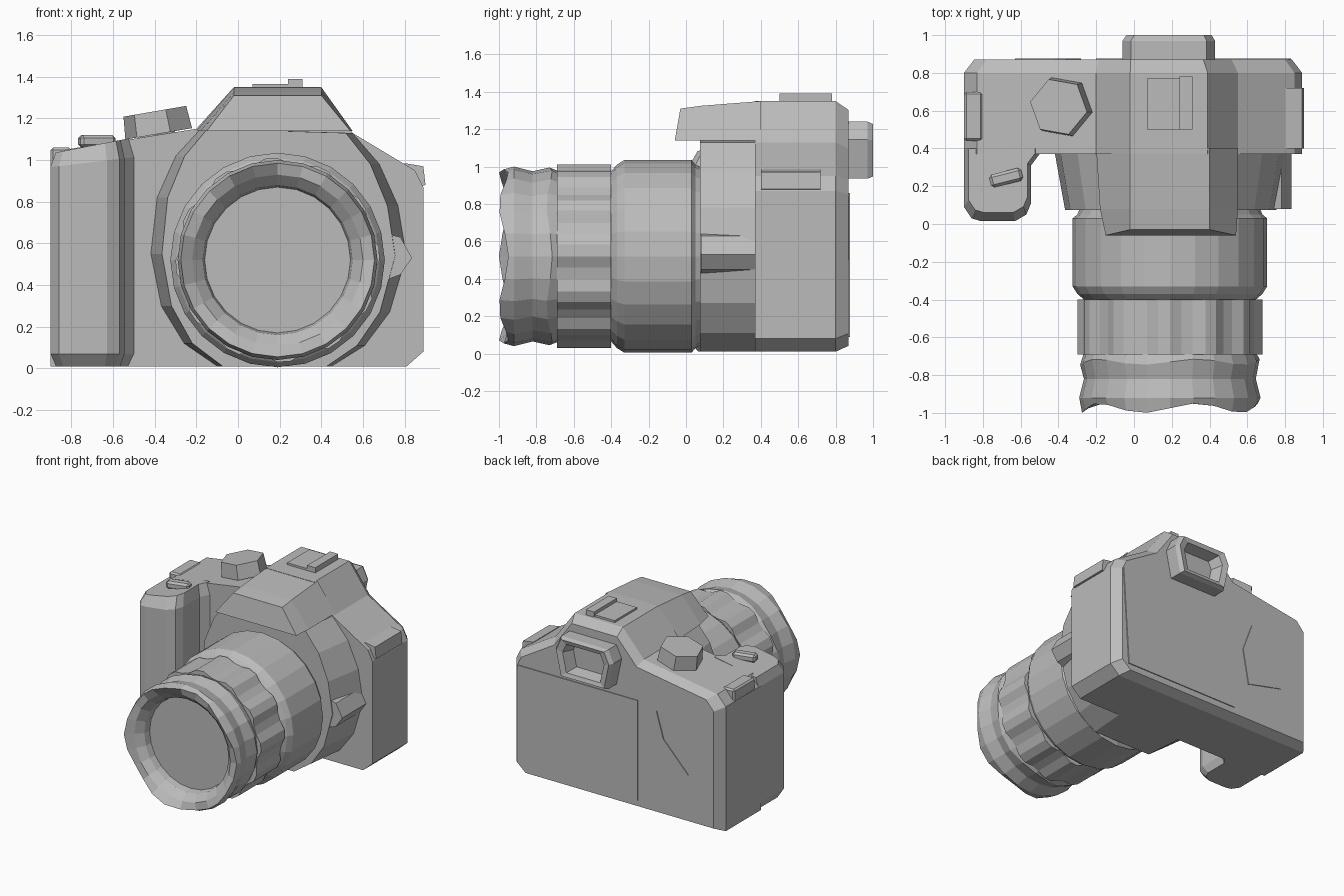
import bpy, bmesh, math
from mathutils import Vector, Matrix

if "Cube" in bpy.data.objects:
    bpy.data.objects.remove(bpy.data.objects["Cube"])

grey = bpy.data.materials.new("warm_grey")
grey.use_nodes = True
grey.diffuse_color = (0.5, 0.5, 0.5, 1)
grey.node_tree.nodes["Principled BSDF"].inputs["Base Color"].default_value = (0.5, 0.5, 0.5, 1)


def finish(name, bm):
    bmesh.ops.recalc_face_normals(bm, faces=bm.faces[:])
    mesh = bpy.data.meshes.new(name)
    bm.to_mesh(mesh)
    bm.free()
    mesh.materials.append(grey)
    obj = bpy.data.objects.new(name, mesh)
    bpy.context.collection.objects.link(obj)
    return obj


def loft(name, rings):
    """Skin matching closed rings and cap both ends."""
    bm = bmesh.new()
    loops = [[bm.verts.new(p) for p in ring] for ring in rings]
    n = len(loops[0])
    for a, b in zip(loops, loops[1:]):
        for i in range(n):
            j = (i + 1) % n
            bm.faces.new((a[i], a[j], b[j], b[i]))
    bm.faces.new(loops[0])
    bm.faces.new(loops[-1])
    return finish(name, bm)


def box(name, lo, hi, bevel=0, rot=None):
    lo, hi = Vector(lo), Vector(hi)
    bm = bmesh.new()
    bmesh.ops.create_cube(bm, size=1, matrix=Matrix.Diagonal((*(hi - lo), 1)))
    if bevel:
        bmesh.ops.bevel(bm, geom=bm.edges[:], offset=bevel, segments=1, affect='EDGES')
    mat = Matrix.Translation((lo + hi) / 2) @ (rot or Matrix())
    bmesh.ops.transform(bm, matrix=mat, verts=bm.verts[:])
    return finish(name, bm)


def xz(profile, y, scale=1.0, centre=(0, 0.55)):
    cx, cz = centre
    return [(cx + (x - cx) * scale, y, cz + (z - cz) * scale) for x, z in profile]


# Main body, with the prism hump in its outline and a chamfered back
outline = [(-0.9, 0.01), (0.81, 0.01), (0.89, 0.08), (0.89, 0.87), (0.85, 0.95), (0.55, 1.13),
           (0.39, 1.35), (-0.02, 1.35), (-0.2, 1.15), (-0.83, 1.05), (-0.9, 0.97)]
loft("body", [xz(outline, 0.37), xz(outline, 0.8), xz(outline, 0.87, 0.94)])

# Flared lens mount block
mount = [(-0.1, 0.01), (-0.26, 0.12), (-0.37, 0.3), (-0.42, 0.55), (-0.39, 0.82), (-0.3, 1.02),
         (-0.18, 1.15), (0.55, 1.13), (0.68, 0.98), (0.77, 0.78), (0.81, 0.54), (0.73, 0.27),
         (0.61, 0.11), (0.45, 0.01)]
front = [(0.19 + (x - 0.19) * 0.91, 0.075, z) for x, z in mount]
loft("mount_block", [front, xz(mount, 0.38)])

# Overhanging flash housing
def hump(y, rake, left, right, top):
    return [(left, y, 1.14), (right, y, 1.14), (0.4, y + rake, top), (-0.02, y + rake, top)]

loft("flash_housing", [hump(-0.06, 0.03, -0.15, 0.54, 1.31), hump(0.08, 0, -0.18, 0.55, 1.325),
                       hump(0.4, 0, -0.2, 0.55, 1.35)])

# Hand grip with chamfered ends
grip = [(-0.9, 0.4), (-0.9, 0.09), (-0.86, 0.03), (-0.81, 0.015), (-0.63, 0.015), (-0.57, 0.05),
        (-0.545, 0.11), (-0.545, 0.31), (-0.5, 0.37), (-0.5, 0.4)]
def grip_ring(z, s, slope=0):
    return [(-0.7 + (x + 0.7) * s, 0.4 + (y - 0.4) * s, z + slope * (x + 0.7)) for x, y in grip]

loft("grip", [grip_ring(0.01, 0.87), grip_ring(0.07, 1), grip_ring(0.99, 1, 0.12),
              grip_ring(1.07, 0.88, 0.17)])

# Lens barrel sections, each a ring of flat sides
CX, CZ = 0.19, 0.52
def circle(r, y, n=24, rib=0, wave=0):
    pts = []
    for i in range(n):
        a = math.tau * i / n
        rr = r - (rib if i % 4 > 1 else 0)
        pts.append((CX + rr * math.cos(a), y + wave * math.cos(5 * a), CZ + rr * math.sin(a)))
    return pts

loft("lens_base", [circle(0.47, 0.1), circle(0.49, 0.05), circle(0.515, 0.03), circle(0.515, -0.33),
                   circle(0.49, -0.37), circle(0.455, -0.4)])
loft("lens_neck", [circle(0.455, -0.34), circle(0.455, -0.74)])
loft("zoom_ring", [circle(0.49, -0.4, 48, 0.025), circle(0.49, -0.69, 48, 0.025)])
loft("lens_front", [circle(0.455, -0.68), circle(0.475, -0.73, wave=0.015), circle(0.455, -0.82),
                    circle(0.48, -0.92), circle(0.465, -0.975, wave=0.025), circle(0.41, -0.95),
                    circle(0.36, -0.9), circle(0.35, -0.85)])

# Release knob beside the mount
knob = [(0.7, 0.42), (0.78, 0.45), (0.835, 0.53), (0.78, 0.63), (0.7, 0.65)]
loft("lens_release", [xz(knob, 0.08), xz(knob, 0.38)])

# Viewfinder eyepiece: tapered frame with a recess
def frame(y, s):
    cx, cz = 0.185, 1.085
    pts = [(-0.2, -0.15), (0.2, -0.15), (0.245, 0.06), (0.2, 0.155), (-0.2, 0.155), (-0.245, 0.06)]
    return [(cx + x * s, y, cz + z * s) for x, z in pts]

loft("eyepiece", [frame(0.83, 1), frame(0.97, 1), frame(1.0, 0.92), frame(0.99, 0.72),
                  frame(0.9, 0.6)])

# Rear screen and control pad
screen = [(0.78, 0.09), (-0.2, 0.09), (-0.2, 0.86), (0.83, 0.86)]
loft("screen", [xz(screen, 0.868), xz(screen, 0.877)])
pad = [(-0.33, 0.33), (-0.63, 0.4), (-0.42, 0.62), (-0.36, 0.82), (-0.28, 0.6)]
loft("control_pad", [xz(pad, 0.868), xz(pad, 0.876)])

# Tilted mode dial on a stem
tilt = Matrix.Rotation(-0.17, 4, 'Y')
bm = bmesh.new()
bmesh.ops.create_cone(bm, cap_ends=True, segments=6, radius1=0.165, radius2=0.155, depth=0.11,
                      matrix=Matrix.Translation((-0.39, 0.62, 1.18)) @ tilt @ Matrix.Rotation(0.35, 4, 'Z'))
bmesh.ops.create_cone(bm, cap_ends=True, segments=6, radius1=0.1, radius2=0.1, depth=0.1,
                      matrix=Matrix.Translation((-0.39, 0.62, 1.12)))
finish("mode_dial", bm)

# Shutter button, accessory shoe and strap lugs
box("shutter_button", (-0.765, 0.21, 1.06), (-0.59, 0.28, 1.12), 0.015, Matrix.Rotation(0.25, 4, 'Z'))
box("shoe_plate", (0.07, 0.5, 1.345), (0.24, 0.77, 1.365))
box("shoe_rail", (0.24, 0.5, 1.345), (0.31, 0.78, 1.39))
box("strap_lug_right", (-0.9, 0.44, 0.96), (-0.8, 0.7, 1.06), 0.012)
lug = [(0.8, 0.86), (0.9, 0.88), (0.89, 0.97), (0.8, 0.985)]
loft("strap_lug_left", [xz(lug, 0.4), xz(lug, 0.72)])
